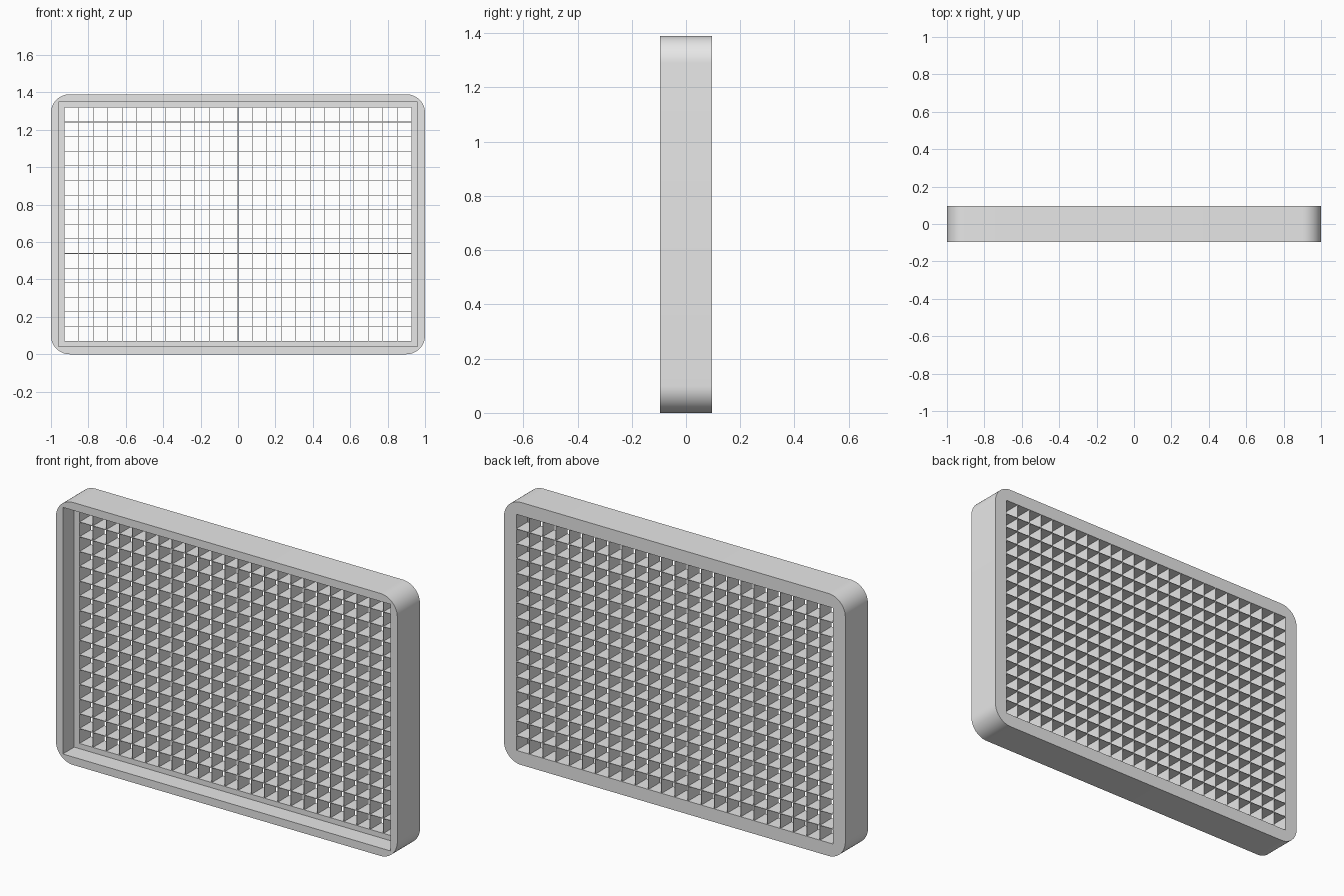
import bpy, bmesh, math

cube = bpy.data.objects.get("Cube")
if cube:
    bpy.data.objects.remove(cube, do_unlink=True)

W, H, D = 1.0, 0.695, 0.095      # half width, half height, half depth
RADIUS, STEPS = 0.1, 12          # rounded outer corners
OPEN_X, OPEN_Z = 0.928, 0.625    # half size of the grid opening
LEDGE_Y = 0.0                    # where the front recess ends
COLS, ROWS, THICK = 24, 16, 0.003
SIGNS = [(1, 1), (-1, 1), (-1, -1), (1, -1)]

grey = bpy.data.materials.new("light grey")
grey.use_nodes = True
colour = (0.8, 0.8, 0.8, 1)
grey.diffuse_color = colour
grey.node_tree.nodes["Principled BSDF"].inputs["Base Color"].default_value = colour


def add_object(name, bm):
    bmesh.ops.recalc_face_normals(bm, faces=bm.faces)
    mesh = bpy.data.meshes.new(name)
    bm.to_mesh(mesh)
    bm.free()
    mesh.materials.append(grey)
    obj = bpy.data.objects.new(name, mesh)
    bpy.context.collection.objects.link(obj)
    return obj


def rect_ring(bm, hx, hz, y):
    return [bm.verts.new((sx * hx, y, H + sz * hz)) for sx, sz in SIGNS]


def round_ring(bm, y):
    """Four corner arcs, one list per corner."""
    arcs = []
    for k, (sx, sz) in enumerate(SIGNS):
        angles = [math.pi / 2 * (k + i / STEPS) for i in range(STEPS + 1)]
        arcs.append([bm.verts.new((sx * (W - RADIUS) + RADIUS * math.cos(a), y,
                                   H + sz * (H - RADIUS) + RADIUS * math.sin(a)))
                     for a in angles])
    return arcs


def bridge(bm, a, b):
    for i in range(len(a)):
        j = (i + 1) % len(a)
        bm.faces.new((a[i], a[j], b[j], b[i]))


def rim(bm, arcs, inner):
    """Flat face between the rounded outline and a square opening."""
    for k in range(4):
        n = (k + 1) % 4
        for p, q in zip(arcs[k], arcs[k][1:]):
            bm.faces.new((p, q, inner[k]))
        bm.faces.new((arcs[k][-1], arcs[n][0], inner[n], inner[k]))


# Frame: rounded shell with a stepped recess at the front
bm = bmesh.new()
front, back = round_ring(bm, -D), round_ring(bm, D)
lip = rect_ring(bm, 0.96, 0.653, -D)
recess = rect_ring(bm, 0.96, 0.653, LEDGE_Y)
mouth = rect_ring(bm, OPEN_X, OPEN_Z, LEDGE_Y)
exit_ring = rect_ring(bm, OPEN_X, OPEN_Z, D)
bridge(bm, sum(front, []), sum(back, []))
rim(bm, front, lip)
bridge(bm, lip, recess)
bridge(bm, recess, mouth)
bridge(bm, mouth, exit_ring)
rim(bm, back, exit_ring)
frame = add_object("frame", bm)
bpy.context.view_layer.objects.active = frame
frame.select_set(True)
bpy.ops.object.shade_smooth_by_angle(angle=math.radians(30))


# Grid: thin slats repeated across the opening
def slats(name, size, start, step, count):
    bm = bmesh.new()
    bmesh.ops.create_cube(bm, size=1)
    bmesh.ops.scale(bm, vec=size, verts=bm.verts)
    obj = add_object(name, bm)
    obj.location = start
    array = obj.modifiers.new("repeat", 'ARRAY')
    array.count = count
    array.use_relative_offset = False
    array.use_constant_offset = True
    array.constant_offset_displace = step


depth, mid = D - LEDGE_Y, (D + LEDGE_Y) / 2
dx, dz = 2 * OPEN_X / COLS, 2 * OPEN_Z / ROWS
slats("upright_slats", (THICK, depth, 2 * OPEN_Z),
      (dx - OPEN_X, mid, H), (dx, 0, 0), COLS - 1)
slats("level_slats", (2 * OPEN_X, depth, THICK),
      (0, mid, H - OPEN_Z + dz), (0, 0, dz), ROWS - 1)
